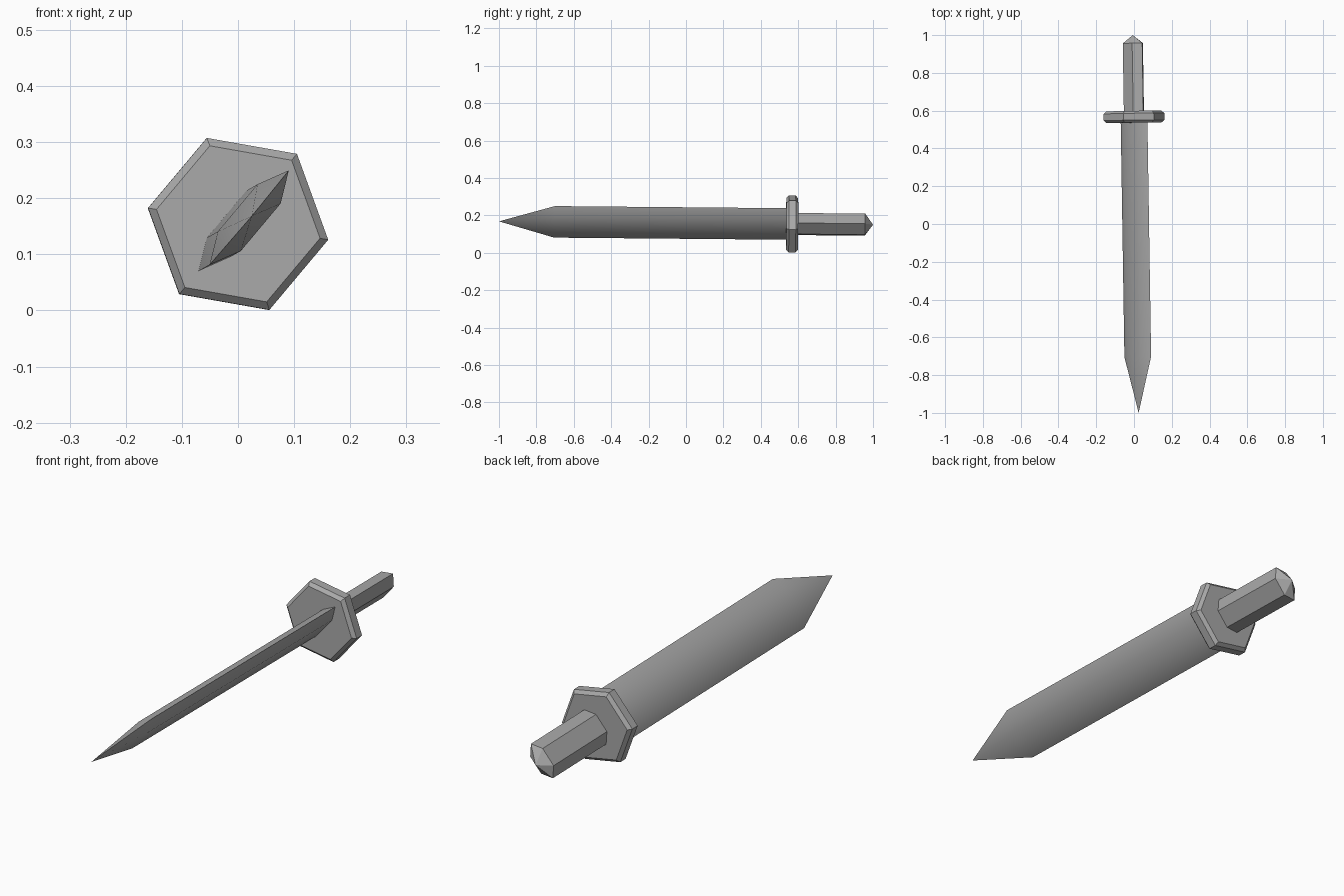
import bpy
import bmesh
import math
from mathutils import Matrix, Vector

cube = bpy.data.objects.get("Cube")
if cube:
    bpy.data.objects.remove(cube, do_unlink=True)

steel = bpy.data.materials.new("grey steel")
steel.use_nodes = True
GREY = (0.4, 0.4, 0.4, 1)
steel.diffuse_color = GREY
steel.node_tree.nodes["Principled BSDF"].inputs["Base Color"].default_value = GREY

# Sword frame: u across the flat of the blade, v through it, w from tip to pommel
roll = math.radians(50)
w = Vector((-0.0157, 1, -0.009)).normalized()
u = Vector((math.cos(roll), 0, math.sin(roll)))
u = (u - w * u.dot(w)).normalized()
v = w.cross(u)
FRAME = Matrix((u, v, w)).transposed().to_4x4()
FRAME.translation = (0, 0.567, 0.154)


def hex_loft(name, stations, smooth=False):
    """Loft hexagons given as (distance, half width, half thickness); zero width is a point."""
    bm = bmesh.new()
    rings = []
    for t, a, b in stations:
        if a == 0:
            rings.append([bm.verts.new((0, 0, t))])
        else:
            angles = [math.tau * i / 6 for i in range(6)]
            rings.append([bm.verts.new((a * math.cos(q), b * math.sin(q), t)) for q in angles])
    for lo, hi in zip(rings, rings[1:]):
        for i in range(6):
            corners = [lo[i % len(lo)], lo[(i + 1) % len(lo)],
                       hi[(i + 1) % len(hi)], hi[i % len(hi)]]
            bm.faces.new(list(dict.fromkeys(corners)))
    for ring in (rings[0], rings[-1]):
        if len(ring) > 1:
            bm.faces.new(ring)
    bmesh.ops.recalc_face_normals(bm, faces=bm.faces)
    mesh = bpy.data.meshes.new(name)
    bm.to_mesh(mesh)
    bm.free()
    mesh.materials.append(steel)
    obj = bpy.data.objects.new(name, mesh)
    obj.matrix_world = FRAME
    bpy.context.collection.objects.link(obj)
    if smooth:
        bpy.ops.object.select_all(action="DESELECT")
        obj.select_set(True)
        bpy.context.view_layer.objects.active = obj
        bpy.ops.object.shade_smooth_by_angle(angle=math.radians(35))
    return obj


# Blade: flattened hexagon running to a point
hex_loft("blade", [(-1.567, 0, 0), (-1.27, 0.11, 0.031), (0, 0.11, 0.031)], smooth=True)

# Guard: regular hexagonal plate with chamfered rims
hex_loft("guard", [(-0.031, 0.148, 0.148), (-0.018, 0.163, 0.163),
                   (0.018, 0.163, 0.163), (0.031, 0.148, 0.148)])

# Grip with a low pyramid pommel
hex_loft("grip", [(0.02, 0.077, 0.043), (0.39, 0.077, 0.043), (0.433, 0, 0)])
